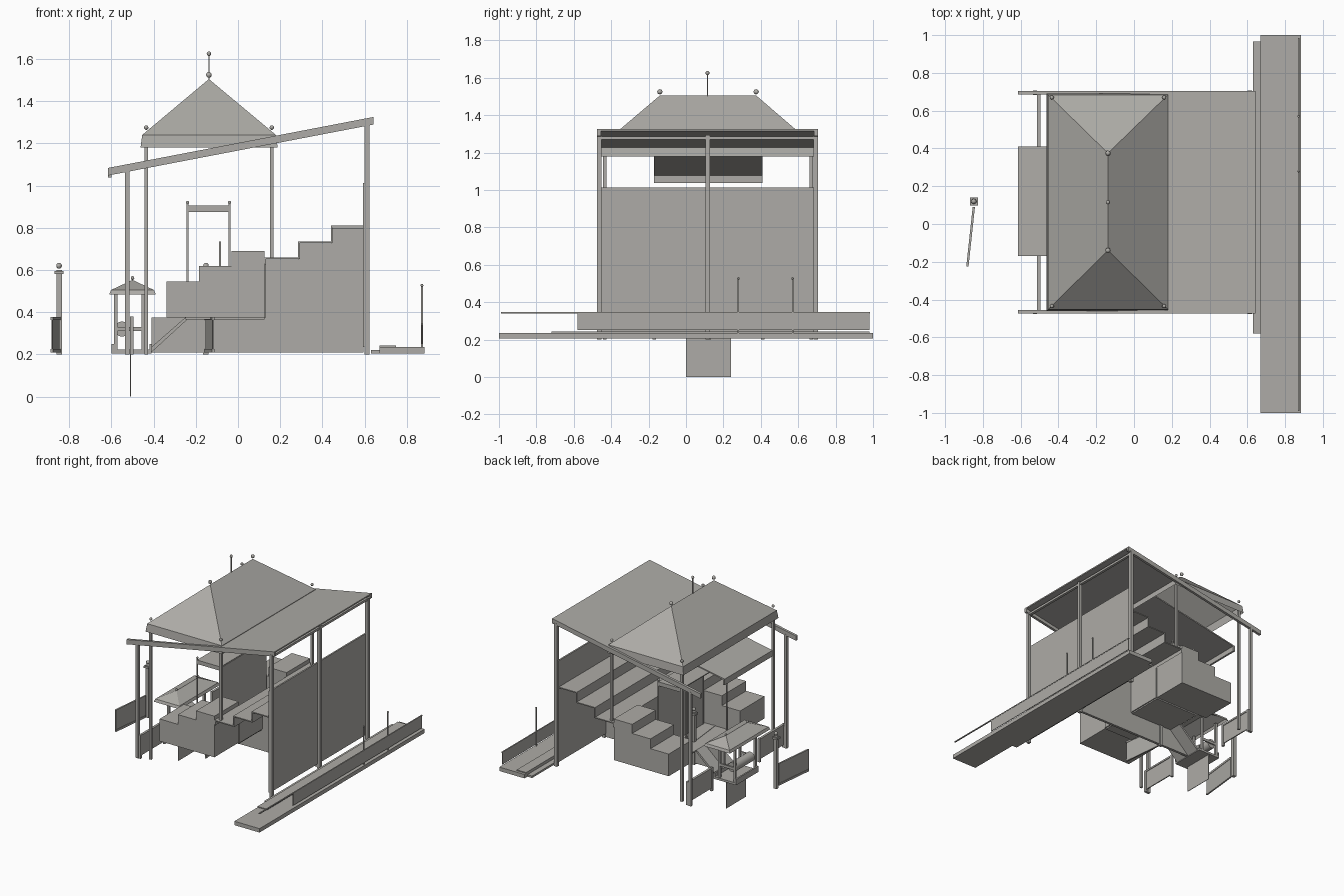
import bpy
import bmesh
from math import atan2, hypot
from mathutils import Vector

cube = bpy.data.objects.get("Cube")
if cube:
    bpy.data.objects.remove(cube)

grey = bpy.data.materials.new("warm_grey")
grey.use_nodes = True
tone = (0.42, 0.41, 0.385, 1)
grey.diffuse_color = tone
grey.node_tree.nodes["Principled BSDF"].inputs["Base Color"].default_value = tone

Y0, Y1, MID = -0.465, 0.695, 0.115
SIDES = (Y0, Y1)
AISLE = (-0.17, 0.41)


def finish(name, bm):
    bmesh.ops.recalc_face_normals(bm, faces=bm.faces)
    mesh = bpy.data.meshes.new(name)
    bm.to_mesh(mesh)
    bm.free()
    mesh.materials.append(grey)
    obj = bpy.data.objects.new(name, mesh)
    bpy.context.collection.objects.link(obj)
    return obj


def prism(name, profile, ya, yb):
    """Extrude an x-z outline along y."""
    bm = bmesh.new()
    face = bm.faces.new([bm.verts.new((x, ya, z)) for x, z in profile])
    out = bmesh.ops.extrude_face_region(bm, geom=[face])["geom"]
    moved = [g for g in out if isinstance(g, bmesh.types.BMVert)]
    bmesh.ops.translate(bm, verts=moved, vec=(0, yb - ya, 0))
    return finish(name, bm)


def box(name, x, y, z):
    return prism(name, [(x[0], z[0]), (x[1], z[0]), (x[1], z[1]), (x[0], z[1])], *y)


def post(name, x, y, z0, z1, w=0.024):
    return box(name, (x - w / 2, x + w / 2), (y - w / 2, y + w / 2), (z0, z1))


def ball(name, x, y, z, r):
    bm = bmesh.new()
    bmesh.ops.create_uvsphere(bm, u_segments=10, v_segments=6, radius=r)
    bmesh.ops.translate(bm, verts=bm.verts, vec=(x, y, z))
    finish(name, bm)


def hip_roof(name, x, y, ridge_x, ridge_y, levels):
    """Open shell: flared fascia below, four slopes meeting at a ridge."""
    bm = bmesh.new()
    low, eave, top = levels

    def ring(z, inset):
        xa, xb, ya, yb = x[0] + inset, x[1] - inset, y[0] + inset, y[1] - inset
        return [bm.verts.new((p, q, z)) for p, q in ((xa, ya), (xb, ya), (xb, yb), (xa, yb))]
    a, b = ring(low, 0), ring(eave, 0.008)
    r0, r1 = [bm.verts.new((ridge_x, q, top)) for q in ridge_y]
    for i in range(4):
        j = (i + 1) % 4
        bm.faces.new((a[i], a[j], b[j], b[i]))
    for f in ((b[0], b[1], r0), (b[1], b[2], r1, r0), (b[2], b[3], r1), (b[3], b[0], r0, r1)):
        bm.faces.new(f)
    return finish(name, bm)


def stairs(xs, tops, start):
    """Upper outline of a run of steps."""
    line = [(xs[0], start)]
    for i, top in enumerate(tops):
        line += [(xs[i], top), (xs[i + 1], top)]
    return line


# Main hipped canopy with its finials and posts
hip_roof("hip_canopy", (-0.462, 0.188), (-0.46, 0.692), -0.138, (-0.14, 0.375), (1.18, 1.24, 1.505))
for y in (-0.14, 0.375):
    ball("ridge_finial", -0.138, y, 1.525, 0.014)
post("spire", -0.138, MID, 1.5, 1.62, 0.006)
ball("spire_ball", -0.138, MID, 1.625, 0.011)
for x, foot in ((-0.435, 0.2), (0.16, 0.66)):
    for y in (-0.435, 0.67):
        post("canopy_post", x, y, foot, 1.2, 0.018)
        ball("corner_finial", x, y, 1.275, 0.011)


# Sloping roof, wide at the back and narrow at the front
def slope_z(x):
    return 1.202 + 0.192 * x


def sloped(name, xa, xb, ya, yb, lift=0.0, thick=0.036):
    t, b = lift, lift - thick
    prism(name, [(xa, slope_z(xa) + b), (xb, slope_z(xb) + b),
                 (xb, slope_z(xb) + t), (xa, slope_z(xa) + t)], ya, yb)


sloped("rear_roof", 0.18, 0.642, -0.475, 0.705, thick=0.01)
sloped("front_roof", -0.615, 0.2, *AISLE, thick=0.01)
box("front_valance", (-0.615, -0.6), AISLE, (1.038, 1.08))
for y in SIDES:
    sloped("roof_beam", -0.615, 0.642, y - 0.01, y + 0.01)
    post("front_post", -0.525, y, 0.2, 1.075, 0.022)
for y in (Y0, MID, Y1):
    post("rear_post", 0.612, y, 0.2, 1.295)
box("rear_crossbeam", (0.6, 0.62), SIDES, (1.27, 1.287))

# Back wall
box("back_wall", (0.592, 0.604), (-0.475, 0.7), (0.235, 1.012))

# Rear seating as an open stepped shell
upper_x = (0.125, 0.285, 0.44, 0.595)
line = stairs(upper_x, (0.66, 0.735, 0.81), 0.63)
under = [(x + 0.008, z - 0.008) for x, z in reversed(line)]
prism("rear_seating", line + under, Y0, Y1)

# Front seating blocks either side of the aisle, closed below
lower_x = (-0.34, -0.185, -0.03, 0.125)
for ya, yb in ((Y0, AISLE[0]), (AISLE[1], Y1)):
    prism("front_seating", stairs(lower_x, (0.545, 0.62, 0.69), 0.375) + [(0.125, 0.375)], ya, yb)

# Aisle platform, its back riser, the supporting core and the ramp
box("aisle_platform", (-0.25, 0.125), AISLE, (0.365, 0.375))
box("aisle_riser", (0.125, 0.133), AISLE, (0.375, 0.655))
core = [(-0.41, 0.21), (-0.41, 0.375), (0.125, 0.375)]
core += stairs(upper_x, (0.65, 0.725, 0.8), 0.4) + [(0.595, 0.21)]
prism("central_core", core, MID - 0.01, MID + 0.01)
prism("ramp", [(-0.41, 0.21), (-0.23, 0.375), (-0.25, 0.375), (-0.41, 0.235)], 0, 0.23)

# Honour box on the platform
for x in (-0.24, -0.04):
    for y in (-0.15, 0.39):
        post("box_post", x, y, 0.375, 0.915, 0.009)
        ball("box_post_ball", x, y, 0.92, 0.008)
for y in (-0.15, 0.39):
    box("box_side_rail", (-0.24, -0.04), (y - 0.005, y + 0.005), (0.875, 0.905))
box("box_canopy", (-0.24, -0.04), (-0.15, 0.39), (0.898, 0.905))
box("box_back_panel", (-0.044, -0.036), (-0.15, 0.39), (0.375, 0.9))
post("box_staff", -0.085, MID, 0.375, 0.735, 0.008)

# Low fence along the front
for ya, yb in ((Y0, AISLE[0]), (AISLE[1], Y1)):
    box("front_fence", (-0.508, -0.5), (ya, yb), (0.22, 0.37))
    box("fence_rail", (-0.513, -0.495), (ya, yb), (0.365, 0.378))
    for y in (ya, yb):
        post("fence_post", -0.504, y, 0.2, 0.38, 0.018)

# Judge's booth with roof, drum and hanging cloth
hip_roof("booth_roof", (-0.61, -0.39), (-0.15, 0.34), -0.5, (-0.03, 0.23), (0.485, 0.505, 0.553))
for y in (-0.03, 0.23):
    ball("booth_finial", -0.5, y, 0.562, 0.009)
box("booth_floor", (-0.6, -0.41), (-0.02, 0.25), (0.205, 0.222))
for x in (-0.6, -0.42):
    box("booth_frame", (x, x + 0.012), (-0.02, 0.25), (0.222, 0.25))
for y in (-0.01, 0.235):
    for x in (-0.58, -0.45):
        post("booth_post", x, y, 0.21, 0.495, 0.016)
    box("booth_rail", (-0.58, -0.45), (y - 0.005, y + 0.005), (0.31, 0.33))
box("hanging_cloth", (-0.511, -0.507), (0, 0.24), (0, 0.205))
bm = bmesh.new()
bmesh.ops.create_cone(bm, cap_ends=True, segments=16, radius1=0.036, radius2=0.036, depth=0.22)
for v in bm.verts:
    v.co = Vector((v.co.x - 0.55, v.co.z + MID, v.co.y + 0.32))
drum = finish("drum", bm)
for poly in drum.data.polygons:
    poly.use_smooth = len(poly.vertices) == 4

# Matching pair of gates swung open on either side of the booth
for side, label in ((-1, "right"), (1, "left")):
    px = -0.5 + side * 0.348
    post(label + "_gate_post", px, 0.12, 0.2, 0.6, 0.026)
    post(label + "_gate_post_cap", px, 0.12, 0.58, 0.595, 0.042)
    ball(label + "_gate_post_ball", px, 0.12, 0.62, 0.014)
    hinge = Vector((px, 0.09, 0))
    span = Vector((side * 0.034, -0.315, 0))
    for part, z, t in (("panel", (0.22, 0.37), 0.003),
                       ("top_rail", (0.362, 0.378), 0.006),
                       ("bottom_rail", (0.21, 0.226), 0.006)):
        leaf = box(label + "_gate_" + part, (0, hypot(span.x, span.y)), (-t, t), z)
        leaf.location = hinge
        leaf.rotation_euler.z = atan2(span.y, span.x)

# Rear walkway with its barrier
box("walkway", (0.67, 0.883), (-1, 1), (0.205, 0.235))
box("walkway_ledge", (0.63, 0.67), (-0.58, 0.965), (0.205, 0.22))
box("walkway_kerb", (0.67, 0.75), (-0.72, 0.98), (0.235, 0.242))
box("barrier_panel", (0.87, 0.875), (-0.58, 0.98), (0.25, 0.34))
box("barrier_rail", (0.868, 0.877), (-0.99, 0.985), (0.34, 0.347))
for y in (0.28, 0.57):
    post("barrier_pole", 0.872, y, 0.235, 0.525, 0.008)
    ball("barrier_pole_ball", 0.872, y, 0.527, 0.007)
